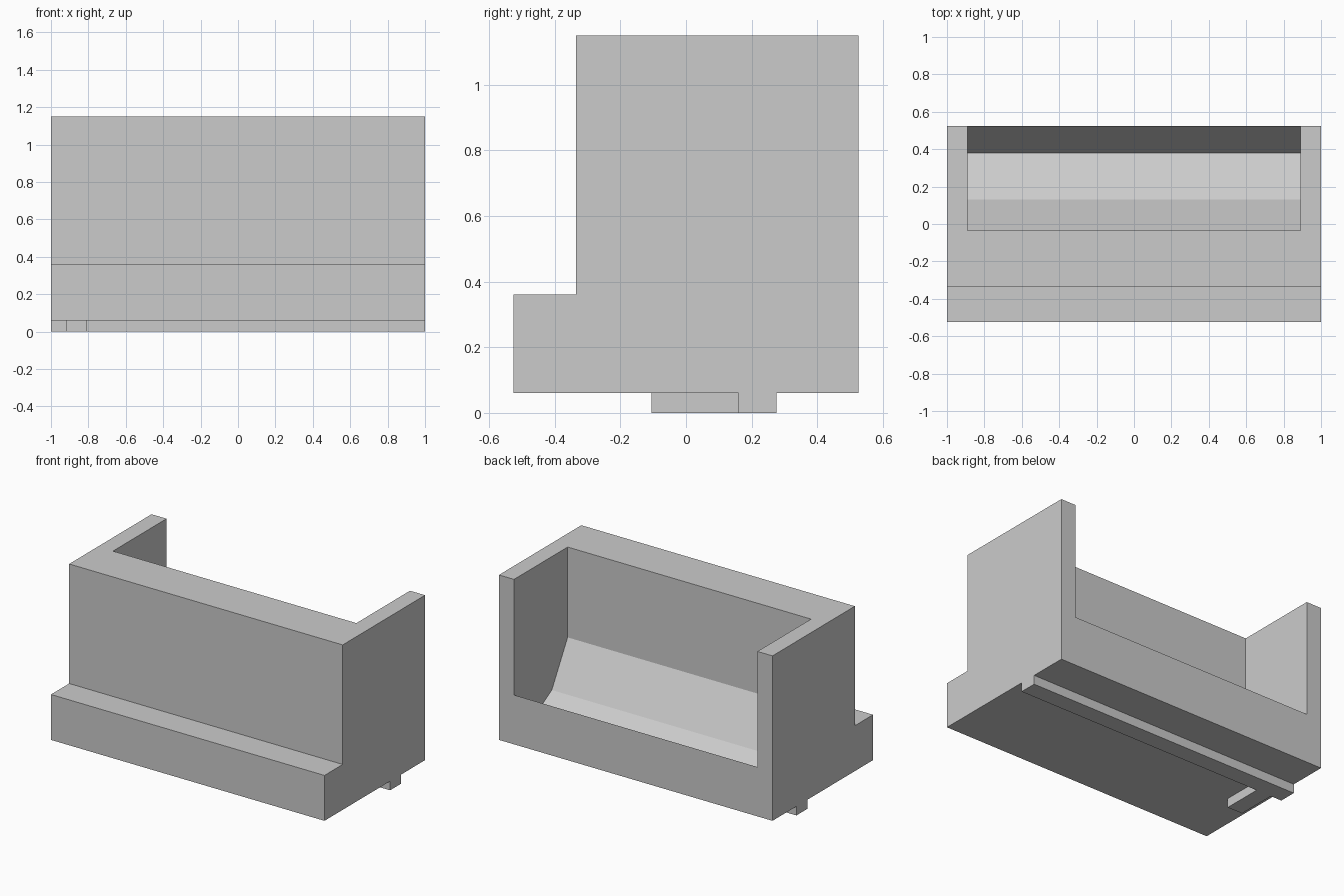
import bpy
import bmesh

default_cube = bpy.data.objects.get("Cube")
if default_cube:
    bpy.data.objects.remove(default_cube, do_unlink=True)

# Single flat grey
grey = bpy.data.materials.new("plain_grey")
grey.use_nodes = True
colour = (0.6, 0.6, 0.6, 1.0)
grey.diffuse_color = colour
grey.node_tree.nodes["Principled BSDF"].inputs["Base Color"].default_value = colour


def prism(name, profile, x0, x1):
    """Extrude a (y, z) profile along x."""
    bm = bmesh.new()
    face = bm.faces.new([bm.verts.new((x0, y, z)) for y, z in profile])
    grown = bmesh.ops.extrude_face_region(bm, geom=[face])
    moved = [v for v in grown["geom"] if isinstance(v, bmesh.types.BMVert)]
    bmesh.ops.translate(bm, verts=moved, vec=(x1 - x0, 0, 0))
    bmesh.ops.recalc_face_normals(bm, faces=bm.faces)
    mesh = bpy.data.meshes.new(name)
    bm.to_mesh(mesh)
    bm.free()
    mesh.materials.append(grey)
    obj = bpy.data.objects.new(name, mesh)
    bpy.context.collection.objects.link(obj)
    return obj


def rect(y0, y1, z0, z1):
    return [(y0, z0), (y1, z0), (y1, z1), (y0, z1)]


BASE, TOP, BACK = 0.06, 1.15, 0.525

# Stepped body
body = prism("body", [(-BACK, BASE), (BACK, BASE), (BACK, TOP),
                      (-0.335, TOP), (-0.335, 0.36), (-BACK, 0.36)], -1, 1)

# Open-backed trough with a faceted floor
cutter = prism("trough_cutter", [(-0.035, 1.3), (-0.035, 0.553), (0.13, 0.268),
                                 (0.38, 0.125), (BACK, 0.386), (0.7, 0.386),
                                 (0.7, 1.3)], -0.89, 0.89)
cutter.hide_render = True
cut = body.modifiers.new("trough", "BOOLEAN")
cut.operation = "DIFFERENCE"
cut.solver = "EXACT"
cut.object = cutter
bpy.context.view_layer.update()
graph = bpy.context.evaluated_depsgraph_get()
carved = bpy.data.meshes.new_from_object(body.evaluated_get(graph))
body.modifiers.clear()
body.data = carved
bpy.data.objects.remove(cutter, do_unlink=True)

# Underside rail and its side tab
prism("bottom_rail", rect(0.16, 0.275, 0, BASE), -1, 1)
prism("rail_tab", rect(-0.105, 0.16, 0, BASE), -0.92, -0.81)
